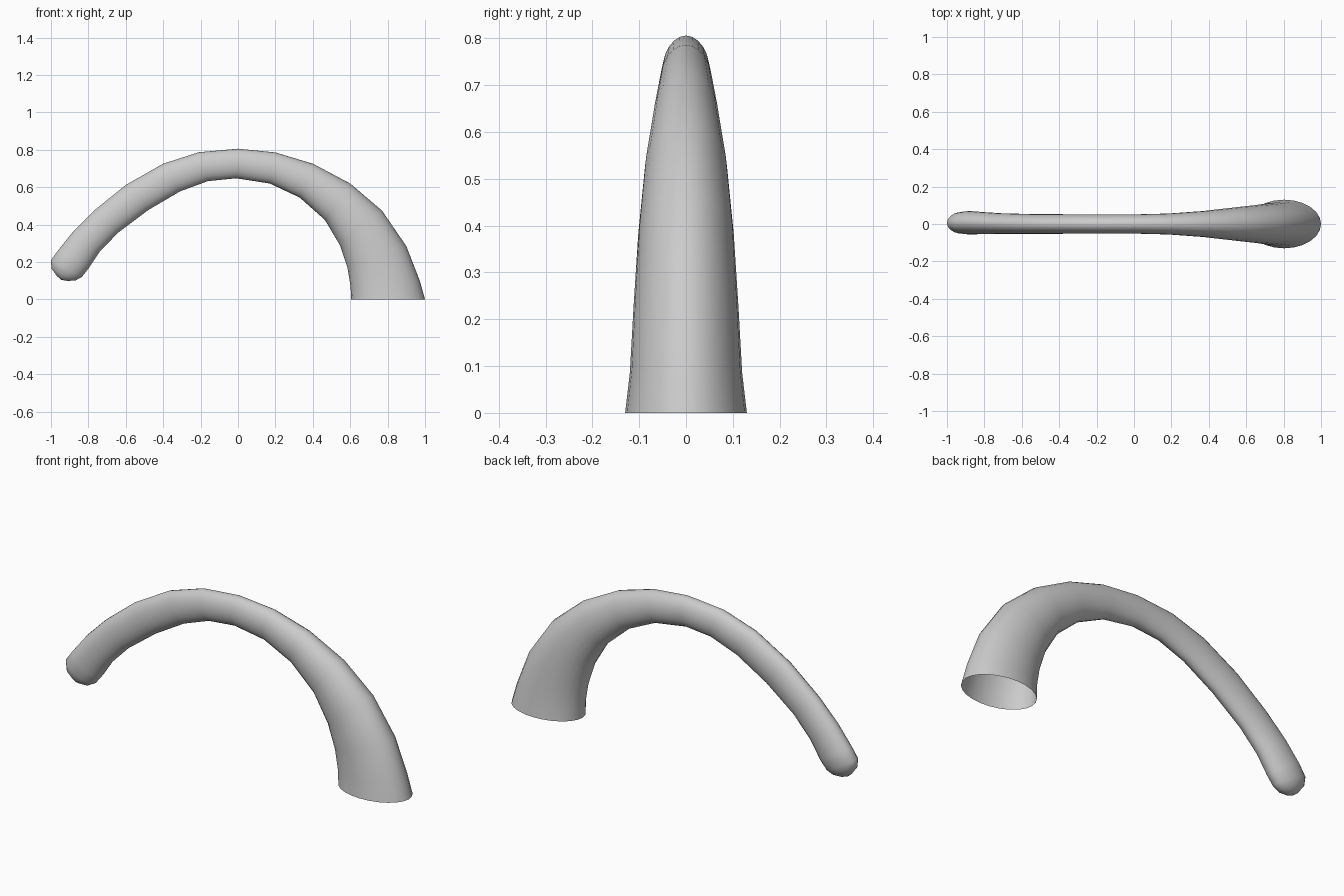
import bpy, bmesh, math
from mathutils import Vector

SIDES = 24

# Cross-sections from base to tip: outer x, outer z, inner x, inner z, half width, y shift
SECTIONS = [
    (1.00, 0.00, 0.605, 0.00, 0.130, 0),
    (0.972, 0.10, 0.602, 0.07, 0.120, 0),
    (0.90, 0.285, 0.585, 0.17, 0.112, 0),
    (0.77, 0.475, 0.545, 0.29, 0.102, 0),
    (0.60, 0.62, 0.465, 0.425, 0.088, 0),
    (0.40, 0.726, 0.33, 0.545, 0.069, 0),
    (0.20, 0.786, 0.17, 0.62, 0.056, 0),
    (0.00, 0.806, -0.01, 0.648, 0.051, 0),
    (-0.21, 0.787, -0.16, 0.633, 0.051, 0),
    (-0.40, 0.726, -0.31, 0.578, 0.052, 0),
    (-0.60, 0.612, -0.48, 0.478, 0.053, 0),
    (-0.77, 0.475, -0.64, 0.358, 0.055, 0.002),
    (-0.88, 0.365, -0.74, 0.255, 0.059, 0.005),
    (-0.96, 0.265, -0.80, 0.165, 0.063, 0.007),
    (-1.00, 0.21, -0.835, 0.120, 0.058, 0.006),
    (-0.997, 0.165, -0.868, 0.102, 0.045, 0.004),
    (-0.968, 0.125, -0.912, 0.099, 0.022, 0.002),
]

bm = bmesh.new()
rings = []
for ox, oz, ix, iz, w, dy in SECTIONS:
    outer, inner = Vector((ox, dy, oz)), Vector((ix, dy, iz))
    mid, half = (outer + inner) / 2, (outer - inner) / 2
    ring = []
    for i in range(SIDES):
        a = math.tau * i / SIDES
        ring.append(bm.verts.new(mid + half * math.cos(a) + Vector((0, w * math.sin(a), 0))))
    rings.append(ring)

# Tube wall, open at the base
for a, b in zip(rings, rings[1:]):
    for i in range(SIDES):
        j = (i + 1) % SIDES
        bm.faces.new((a[i], a[j], b[j], b[i]))

# Rounded tip
tip = bm.verts.new((-0.945, 0, 0.105))
for i in range(SIDES):
    bm.faces.new((rings[-1][i], rings[-1][(i + 1) % SIDES], tip))

bmesh.ops.recalc_face_normals(bm, faces=bm.faces)
# The open shell must face away from its own axis
bm.faces.ensure_lookup_table()
f = bm.faces[0]
if f.normal.dot(f.calc_center_median() - Vector((0.8, 0, 0.04))) < 0:
    bmesh.ops.reverse_faces(bm, faces=bm.faces)
for f in bm.faces:
    f.smooth = True

mesh = bpy.data.meshes.new("curved_horn")
bm.to_mesh(mesh)
bm.free()
bpy.context.collection.objects.link(bpy.data.objects.new("curved_horn", mesh))
